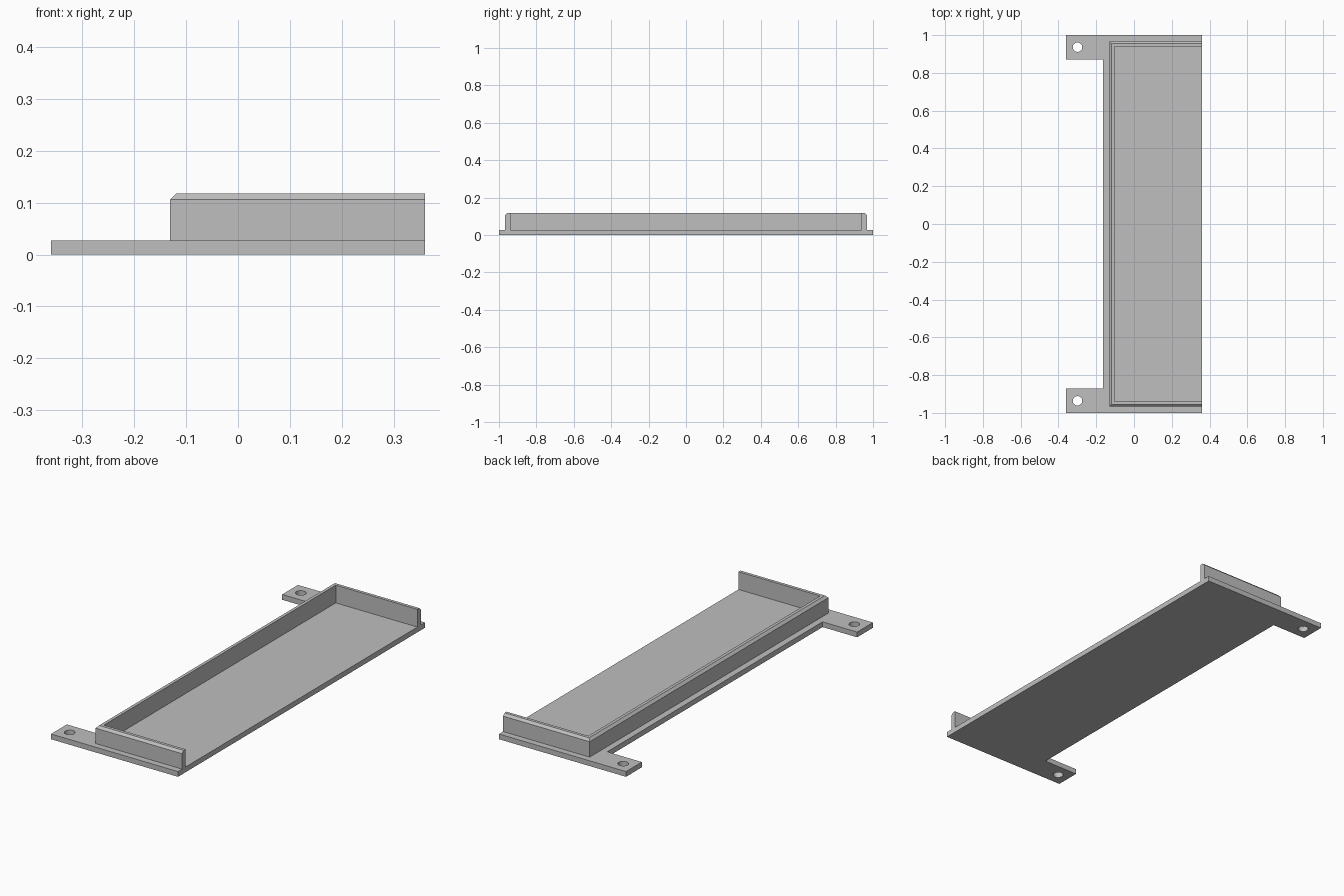
import bpy, bmesh, math

cube = bpy.data.objects.get("Cube")
if cube:
    bpy.data.objects.remove(cube, do_unlink=True)

grey = bpy.data.materials.new("plain grey")
grey.use_nodes = True
color = (0.52, 0.52, 0.52, 1.0)
grey.diffuse_color = color
grey.node_tree.nodes["Principled BSDF"].inputs["Base Color"].default_value = color

HALF_X, HALF_Y = 0.36, 1.0
PLATE_TOP, WALL_TOP = 0.027, 0.118
PLATE_LEFT, TAB_INNER = -0.164, 0.872
WALL_X, WALL_Y = -0.131, 0.967
THICK, CHAMFER = 0.028, 0.012
HOLE_X, HOLE_Y, HOLE_R = -0.299, 0.936, 0.025


def finish(bm, name):
    bmesh.ops.recalc_face_normals(bm, faces=bm.faces)
    mesh = bpy.data.meshes.new(name)
    bm.to_mesh(mesh)
    bm.free()
    mesh.materials.append(grey)
    obj = bpy.data.objects.new(name, mesh)
    bpy.context.collection.objects.link(obj)
    bpy.ops.object.select_all(action="DESELECT")
    obj.select_set(True)
    bpy.context.view_layer.objects.active = obj
    bpy.ops.object.shade_smooth_by_angle(angle=math.radians(30))
    return obj


def loop(bm, points):
    verts = [bm.verts.new((x, y, 0)) for x, y in points]
    return [bm.edges.new((a, b)) for a, b in zip(verts, verts[1:] + verts[:1])]


# Base plate with two mounting tabs, each with a screw hole
bm = bmesh.new()
half = [(HALF_X, HALF_Y), (-HALF_X, HALF_Y), (-HALF_X, TAB_INNER), (PLATE_LEFT, TAB_INNER)]
edges = loop(bm, half + [(x, -y) for x, y in reversed(half)])
for side in (-1, 1):
    angles = [math.tau * i / 32 for i in range(32)]
    edges += loop(bm, [(HOLE_X + HOLE_R * math.cos(a), side * HOLE_Y + HOLE_R * math.sin(a))
                       for a in angles])
bmesh.ops.triangle_fill(bm, edges=edges, use_beauty=True)
result = bmesh.ops.extrude_face_region(bm, geom=bm.faces[:], use_keep_orig=True)
top = [v for v in result["geom"] if isinstance(v, bmesh.types.BMVert)]
bmesh.ops.translate(bm, verts=top, vec=(0, 0, PLATE_TOP))
finish(bm, "base_plate")

# Three-sided rim: one chamfered profile swept round mitred corners
profile = [(0, PLATE_TOP), (0, WALL_TOP - CHAMFER), (CHAMFER, WALL_TOP),
           (THICK, WALL_TOP), (THICK, PLATE_TOP)]
# Each station: position and inward direction
stations = [(HALF_X, -WALL_Y, 0, 1), (WALL_X, -WALL_Y, 1, 1),
            (WALL_X, WALL_Y, 1, -1), (HALF_X, WALL_Y, 0, -1)]
bm = bmesh.new()
rings = [[bm.verts.new((x + d * ix, y + d * iy, z)) for d, z in profile]
         for x, y, ix, iy in stations]
for a, b in zip(rings, rings[1:]):
    for i in range(len(profile)):
        j = (i + 1) % len(profile)
        bm.faces.new((a[i], a[j], b[j], b[i]))
bm.faces.new(rings[0])
bm.faces.new(rings[-1])
finish(bm, "rim_wall")
